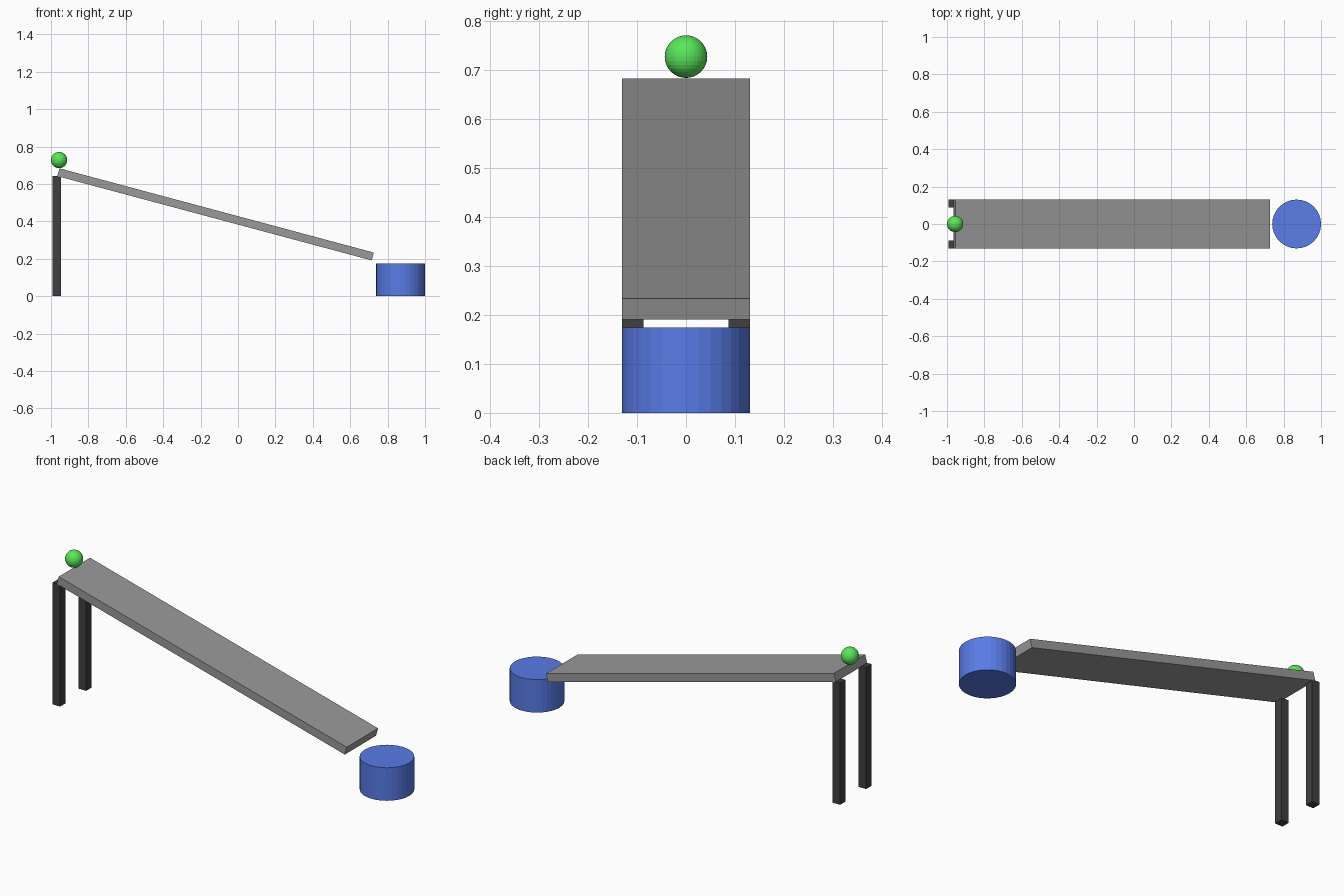
import bpy, math

if "Cube" in bpy.data.objects:
    bpy.data.objects.remove(bpy.data.objects["Cube"])

U = 0.0435  # base unit: thickness of ramp and legs


def material(name, rgb):
    m = bpy.data.materials.new(name)
    m.diffuse_color = (*rgb, 1)
    m.use_nodes = True
    m.node_tree.nodes["Principled BSDF"].inputs["Base Color"].default_value = m.diffuse_color
    return m


grey = material("ramp grey", (0.32, 0.32, 0.32))
dark = material("leg dark grey", (0.05, 0.05, 0.05))
blue = material("bucket blue", (0.1, 0.2, 0.8))
green = material("ball green", (0.1, 0.8, 0.1))


def finish(name, mat):
    ob = bpy.context.object
    ob.name = name
    ob.data.materials.append(mat)
    return ob


def box(name, size, loc, mat, tilt=0):
    bpy.ops.mesh.primitive_cube_add(size=1, location=loc, rotation=(0, tilt, 0))
    ob = finish(name, mat)
    ob.scale = size
    return ob


# Sloping ramp
box("ramp", (40 * U, 6 * U, U), (-0.12, 0, 0.4375), grey, math.radians(15))

# Pair of legs under the high end
for side, y in (("front", -2.5 * U), ("back", 2.5 * U)):
    box(side + "_leg", (U, U, 0.643), (-0.969, y, 0.3215), dark)

# Closed drum at the low end
bpy.ops.mesh.primitive_cylinder_add(vertices=32, radius=3 * U, depth=4 * U,
                                    location=(1 - 3 * U, 0, 2 * U))
finish("drum", blue)

# Ball resting at the top of the ramp
bpy.ops.mesh.primitive_uv_sphere_add(segments=32, ring_count=16, radius=U,
                                     location=(-1 + U, 0, 0.728))
finish("ball", green)
